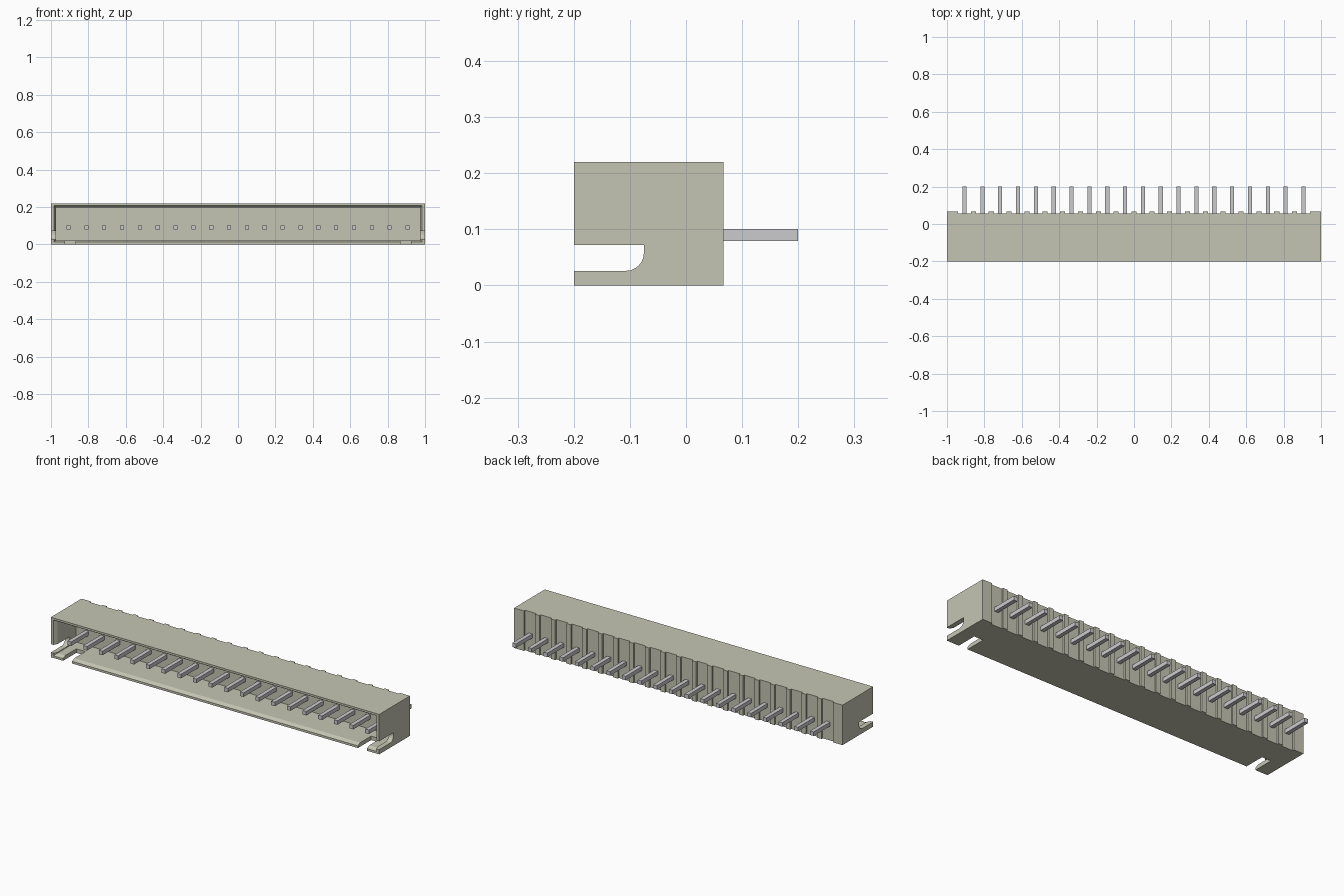
import bpy, bmesh, math
from mathutils import Vector

if "Cube" in bpy.data.objects:
    bpy.data.objects.remove(bpy.data.objects["Cube"], do_unlink=True)

PINS, PITCH = 20, 0.0954
pin_xs = [(i - (PINS - 1) / 2) * PITCH for i in range(PINS)]


def material(name, rgb, metallic=0.0):
    m = bpy.data.materials.new(name)
    m.use_nodes = True
    m.diffuse_color = (*rgb, 1)
    m.node_tree.nodes["Principled BSDF"].inputs["Base Color"].default_value = (*rgb, 1)
    return m


def make_object(name, bm, mat=None):
    bmesh.ops.recalc_face_normals(bm, faces=bm.faces)
    mesh = bpy.data.meshes.new(name)
    bm.to_mesh(mesh)
    bm.free()
    ob = bpy.data.objects.new(name, mesh)
    bpy.context.collection.objects.link(ob)
    if mat:
        mesh.materials.append(mat)
    return ob


def loft(name, rings, mat=None):
    """Closed solid through matching rings of points."""
    bm = bmesh.new()
    loops = [[bm.verts.new(p) for p in ring] for ring in rings]
    for a, b in zip(loops, loops[1:]):
        for i in range(len(a)):
            j = (i + 1) % len(a)
            bm.faces.new((a[i], a[j], b[j], b[i]))
    bm.faces.new(loops[0])
    bm.faces.new(loops[-1])
    return make_object(name, bm, mat)


def rect(y, x0, x1, z0, z1):
    return [(x0, y, z0), (x1, y, z0), (x1, y, z1), (x0, y, z1)]


def cut(target, cutter):
    mod = target.modifiers.new("cut", 'BOOLEAN')
    mod.operation = 'DIFFERENCE'
    mod.solver = 'EXACT'
    mod.object = cutter
    bpy.context.view_layer.objects.active = target
    bpy.ops.object.modifier_apply(modifier=mod.name)
    bpy.data.objects.remove(cutter, do_unlink=True)


plastic = material("warm off-white plastic", (0.56, 0.56, 0.455))
metal = material("pin grey metal", (0.60, 0.60, 0.62))

# Housing block: plan outline with a shallow groove behind every pin
BACK, GROOVE, HALF = 0.067, 0.057, 0.0343
outline = [(-1, -0.2), (1, -0.2), (1, BACK)]
for x in reversed(pin_xs):
    outline += [(x + HALF, BACK), (x + HALF, GROOVE), (x - HALF, GROOVE), (x - HALF, BACK)]
outline.append((-1, BACK))
housing = loft("housing", [[(x, y, z) for x, y in outline] for z in (0, 0.22)], plastic)

# Front cavity with a flared mouth
cut(housing, loft("cavity_cutter", [
    rect(-0.25, -0.984, 0.984, 0.012, 0.209),
    rect(-0.20, -0.984, 0.984, 0.012, 0.209),
    rect(-0.18, -0.973, 0.973, 0.022, 0.197),
    rect(-0.02, -0.973, 0.973, 0.022, 0.197)]))

# Slot through both side walls, rounded at its lower inner corner
arc = [(-0.107 + 0.032 * math.sin(a), 0.058 - 0.032 * math.cos(a))
       for a in [math.radians(15 * k) for k in range(7)]]
profile = [(-0.3, 0.026)] + arc + [(-0.075, 0.072), (-0.3, 0.072)]
cut(housing, loft("slot_cutter", [[(x, y, z) for y, z in profile] for x in (-1.1, 1.1)]))

# Notches that free a tab at each end of the floor
for s in (-1, 1):
    x0, x1 = sorted((s * 0.87, s * 0.925))
    cut(housing, loft("notch_cutter", [rect(y, x0, x1, -0.1, 0.05) for y in (-0.3, -0.085)]))

# Row of square pins
for i, x in enumerate(pin_xs):
    loft(f"pin_{i + 1}", [rect(y, x - 0.011, x + 0.011, 0.079, 0.101) for y in (-0.172, 0.2)], metal)
